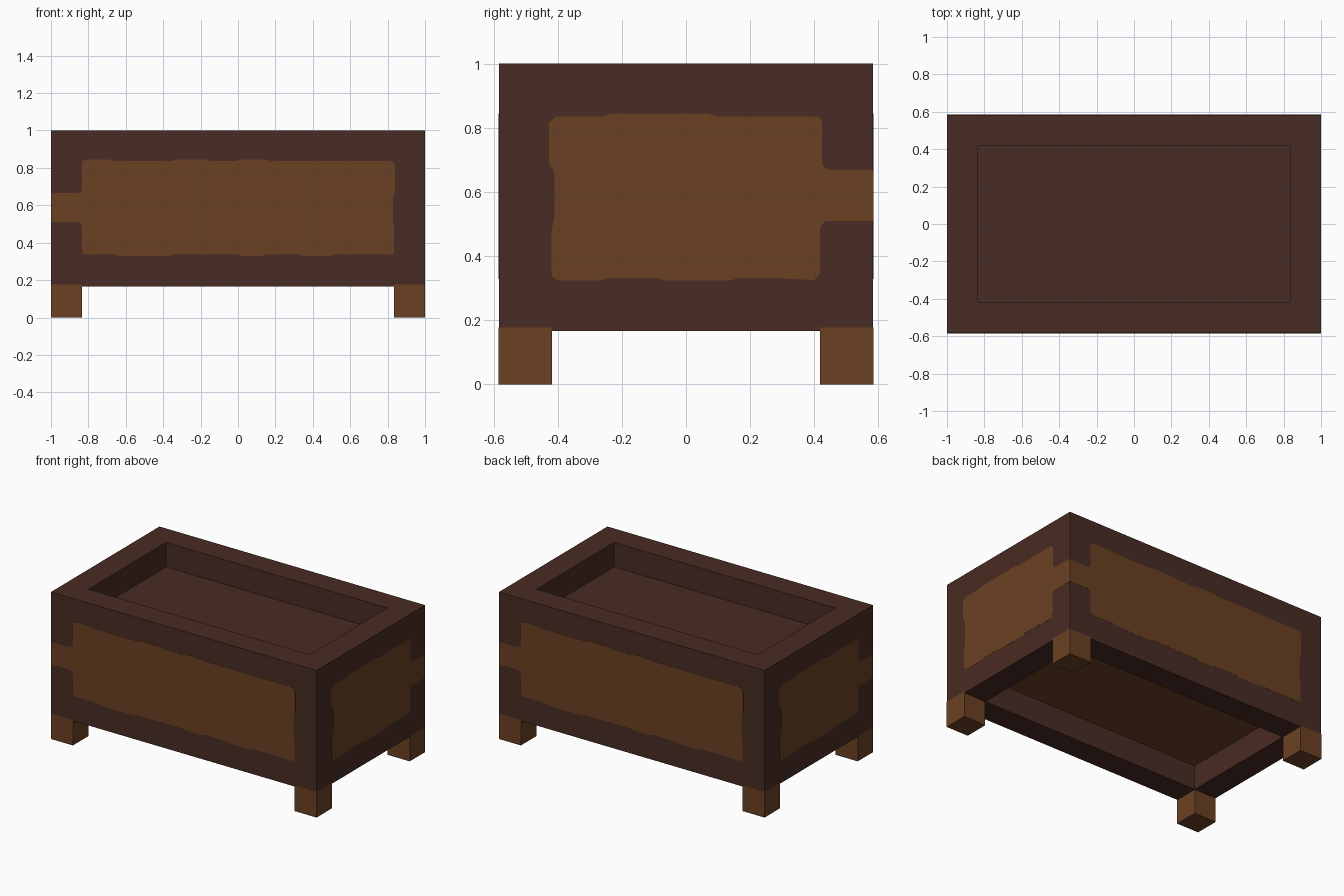
import bpy
import bmesh
from math import pi
from mathutils import Matrix

UNIT = 1 / 6                      # board thickness; everything is a multiple of it
HALF_X, HALF_Y = 6 * UNIT, 3.5 * UNIT
SKIN = 0.001                      # thickness of the painted panels

if "Cube" in bpy.data.objects:
    bpy.data.objects.remove(bpy.data.objects["Cube"], do_unlink=True)


def make_material(name, rgb):
    mat = bpy.data.materials.new(name)
    mat.use_nodes = True
    colour = (*rgb, 1.0)
    mat.diffuse_color = colour
    bsdf = next(n for n in mat.node_tree.nodes if n.type == "BSDF_PRINCIPLED")
    bsdf.inputs["Base Color"].default_value = colour
    bsdf.inputs["Roughness"].default_value = 0.9
    return mat


dark_wood = make_material("dark wood", (0.066, 0.025, 0.017))
light_wood = make_material("light wood", (0.146, 0.053, 0.017))


def finish(name, bm, *materials):
    bmesh.ops.recalc_face_normals(bm, faces=bm.faces)
    mesh = bpy.data.meshes.new(name)
    bm.to_mesh(mesh)
    bm.free()
    for mat in materials:
        mesh.materials.append(mat)
    obj = bpy.data.objects.new(name, mesh)
    bpy.context.collection.objects.link(obj)
    return obj


# Trough: rectangular rings from the upper floor, over the rim, to the underside
def make_trough():
    bm = bmesh.new()
    rings = []
    for inset, level in ((1, 5), (1, 6), (0, 6), (0, 1), (1, 1), (1, 2)):
        x, y = HALF_X - inset * UNIT, HALF_Y - inset * UNIT
        corners = ((-x, -y), (x, -y), (x, y), (-x, y))
        rings.append([bm.verts.new((*c, level * UNIT)) for c in corners])
    for lower, upper in zip(rings, rings[1:]):
        for i in range(4):
            j = (i + 1) % 4
            bm.faces.new((lower[i], lower[j], upper[j], upper[i]))
    bm.faces.new(rings[0])
    underside = bm.faces.new(rings[-1])
    underside.material_index = 1
    finish("trough", bm, dark_wood, light_wood)


# Legs: square blocks flush with the corners, lapping a little over the trough
def make_leg(name, side_x, side_y):
    bm = bmesh.new()
    bmesh.ops.create_cube(bm, size=1)
    height = UNIT + 0.01
    bmesh.ops.scale(bm, vec=(UNIT, UNIT, height), verts=bm.verts)
    centre = (side_x * (HALF_X - UNIT / 2 + SKIN),
              side_y * (HALF_Y - UNIT / 2 + SKIN), height / 2)
    bmesh.ops.translate(bm, vec=centre, verts=bm.verts)
    finish(name, bm, light_wood)


# A wavering horizontal edge that shifts by "step" inside each span
def wavy_edge(base, step, spans):
    points = []
    for a, b in spans:
        slope = 0.02 if b > a else -0.02
        points += [(a - slope, base), (a, base + step),
                   (b, base + step), (b + slope, base)]
    return points


# Painted panel: a thin plate on one wall, drawn on the front and turned about z
def make_panel(name, outline, distance, angle):
    bm = bmesh.new()
    verts = [bm.verts.new((u, -distance, z)) for u, z in outline]
    face = bm.faces.new(verts)
    plate = bmesh.ops.extrude_face_region(bm, geom=[face])
    moved = [v for v in plate["geom"] if isinstance(v, bmesh.types.BMVert)]
    bmesh.ops.translate(bm, vec=(0, -SKIN, 0), verts=moved)
    bmesh.ops.rotate(bm, cent=(0, 0, 0), verts=bm.verts,
                     matrix=Matrix.Rotation(angle, 3, "Z"))
    finish(name, bm, light_wood)


# Long outline, with the tab running to its left end
long_outline = (
    [(-HALF_X, 0.51), (-HALF_X, 0.665), (-0.85, 0.665), (-0.835, 0.68),
     (-0.835, 0.83), (-0.82, 0.845), (-0.69, 0.845), (-0.67, 0.838)]
    + wavy_edge(0.838, 0.007, [(-0.33, -0.17), (0.01, 0.15)])
    + [(0.82, 0.838), (0.84, 0.82), (0.84, 0.67), (0.828, 0.64),
       (0.828, 0.52), (0.834, 0.49), (0.834, 0.337)]
    + wavy_edge(0.337, -0.009, [(0.49, 0.35), (0.13, 0.02), (-0.37, -0.63)])
    + [(-0.82, 0.337), (-0.835, 0.35), (-0.835, 0.495), (-0.85, 0.51)])

# Short outline, with the tab running to its right end
short_outline = (
    [(-0.42, 0.34), (-0.42, 0.48), (-0.41, 0.52), (-0.41, 0.66),
     (-0.428, 0.69), (-0.428, 0.815), (-0.405, 0.836)]
    + wavy_edge(0.836, 0.009, [(-0.24, 0.07)])
    + [(0.415, 0.836), (0.425, 0.82), (0.425, 0.685), (0.44, 0.67),
       (HALF_Y, 0.67), (HALF_Y, 0.51), (0.435, 0.51), (0.418, 0.49),
       (0.418, 0.345), (0.4, 0.325), (0.26, 0.332)]
    + wavy_edge(0.332, -0.009, [(0.14, -0.07)])
    + [(-0.24, 0.332), (-0.27, 0.323), (-0.4, 0.323)])

make_trough()
for y_name, side_y in (("front", -1), ("back", 1)):
    for x_name, side_x in (("left", 1), ("right", -1)):
        make_leg(f"{y_name}_{x_name}_leg", side_x, side_y)
make_panel("front_panel", long_outline, HALF_Y, 0)
make_panel("left_panel", short_outline, HALF_X, pi / 2)
make_panel("back_panel", long_outline, HALF_Y, pi)
make_panel("right_panel", short_outline, HALF_X, 3 * pi / 2)
